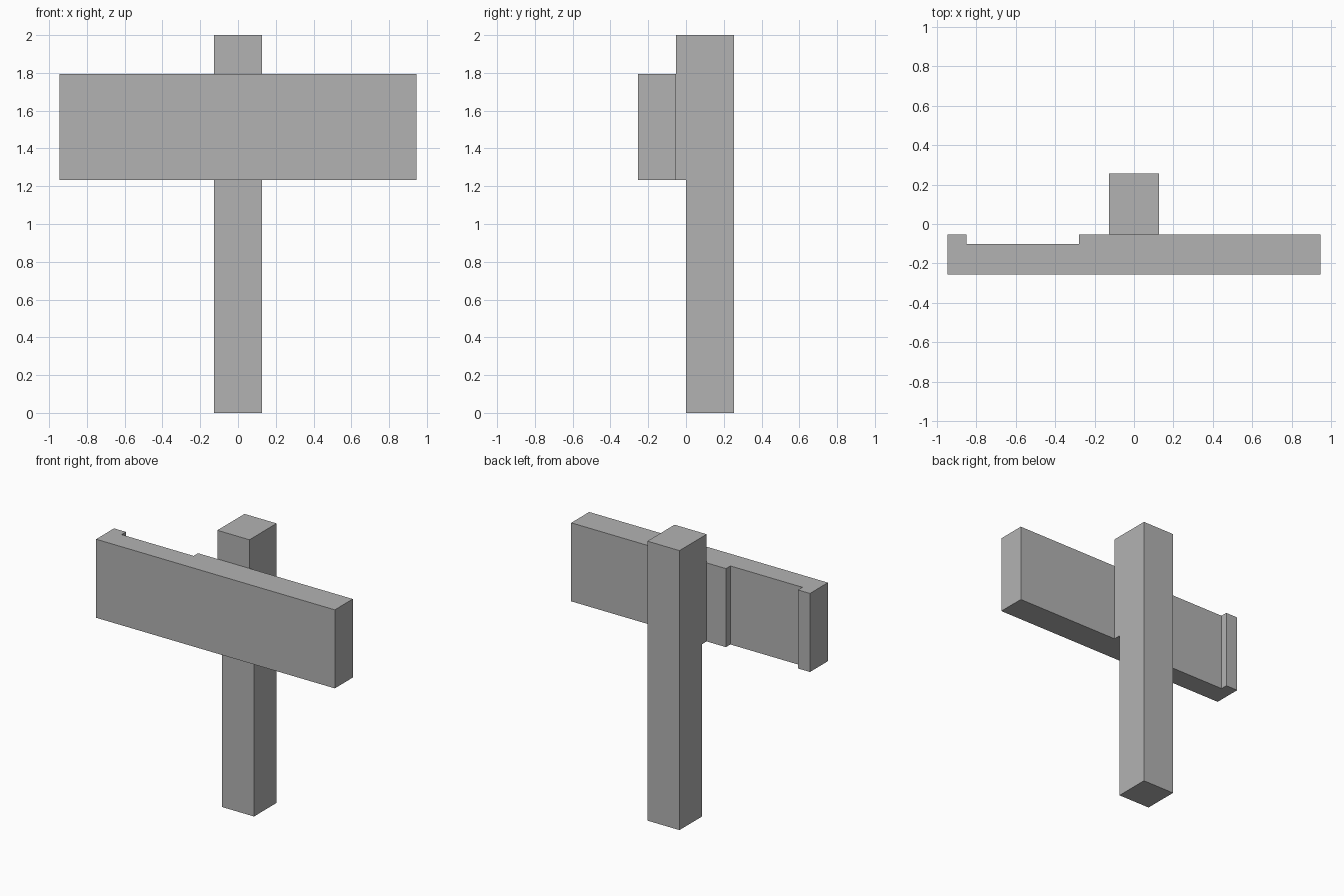
import bpy
import bmesh
from mathutils import Vector

cube = bpy.data.objects.get("Cube")
if cube:
    bpy.data.objects.remove(cube, do_unlink=True)

grey = bpy.data.materials.new("plain grey")
grey.use_nodes = True
colour = (0.45, 0.45, 0.45, 1)
grey.diffuse_color = colour
grey.node_tree.nodes["Principled BSDF"].inputs["Base Color"].default_value = colour


def extrude_profile(name, points, direction):
    """Close a flat outline and extrude it into a solid."""
    bm = bmesh.new()
    face = bm.faces.new([bm.verts.new(p) for p in points])
    result = bmesh.ops.extrude_face_region(bm, geom=[face], use_keep_orig=True)
    moved = [v for v in result["geom"] if isinstance(v, bmesh.types.BMVert)]
    bmesh.ops.translate(bm, verts=moved, vec=Vector(direction))
    bmesh.ops.recalc_face_normals(bm, faces=bm.faces)
    mesh = bpy.data.meshes.new(name)
    bm.to_mesh(mesh)
    bm.free()
    mesh.materials.append(grey)
    obj = bpy.data.objects.new(name, mesh)
    bpy.context.collection.objects.link(obj)
    return obj


# Shared dimensions
half_post, half_board = 0.127, 0.945
front, joint, back = -0.255, -0.052, 0.255
board_bottom, board_top = 1.233, 1.795

# Upright post, thicker above the underside of the board
side = [(0, 0), (back, 0), (back, 2), (joint, 2), (joint, board_bottom), (0, board_bottom)]
extrude_profile("post", [(-half_post, y, z) for y, z in side], (2 * half_post, 0, 0))

# Cross board with a shallow full-height recess in its back
recess_outer, recess_inner, recess_y = -0.85, -0.28, -0.102
plan = [(-half_board, front), (half_board, front), (half_board, joint),
        (recess_inner, joint), (recess_inner, recess_y),
        (recess_outer, recess_y), (recess_outer, joint), (-half_board, joint)]
extrude_profile("cross_board", [(x, y, board_bottom) for x, y in plan],
                (0, 0, board_top - board_bottom))
